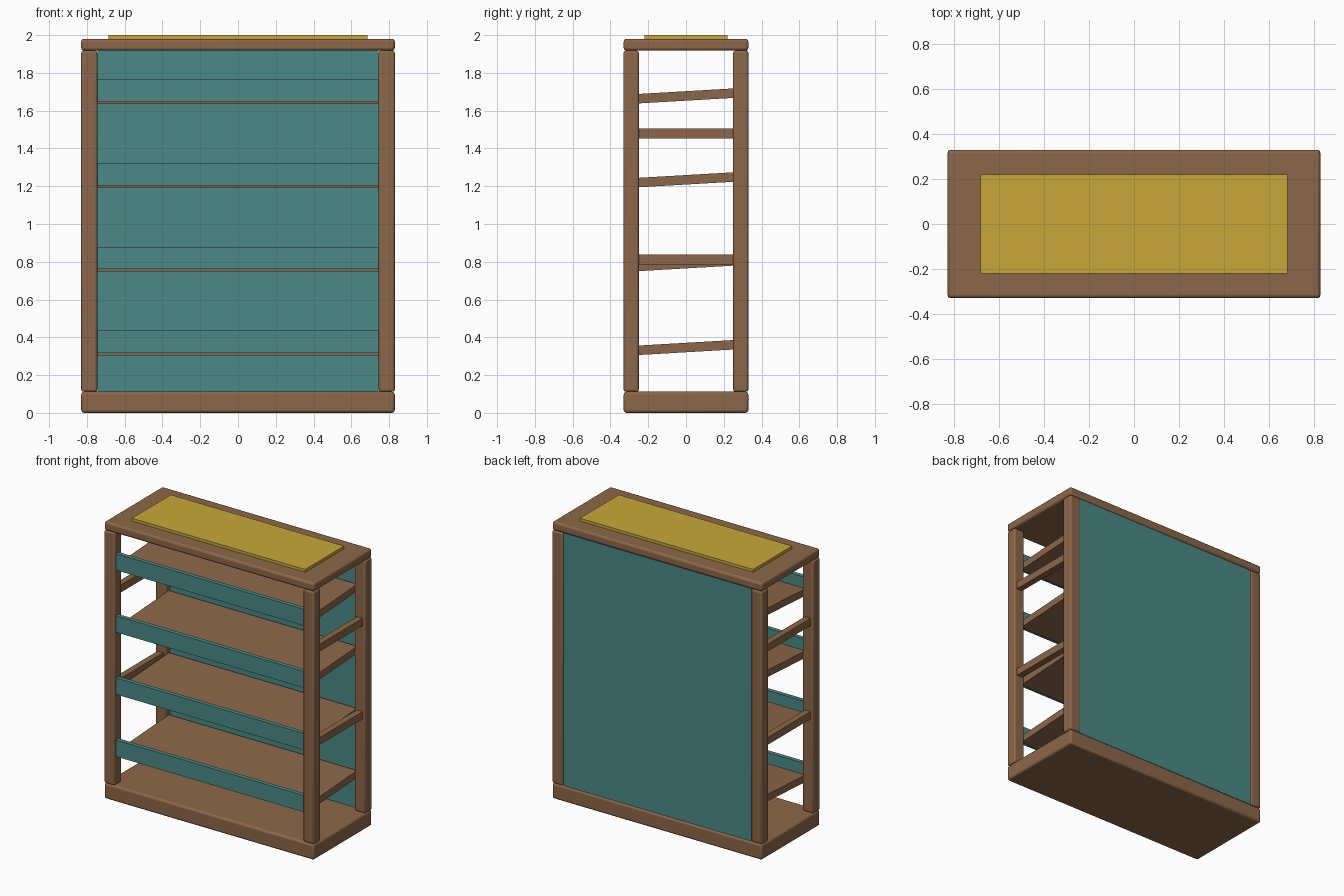
import bpy
import math

default = bpy.data.objects.get("Cube")
if default:
    bpy.data.objects.remove(default, do_unlink=True)


def material(name, rgb):
    mat = bpy.data.materials.new(name)
    mat.use_nodes = True
    color = (*rgb, 1)
    mat.diffuse_color = color
    mat.node_tree.nodes["Principled BSDF"].inputs["Base Color"].default_value = color
    return mat


wood = material("brown wood", (0.26, 0.135, 0.065))
teal = material("teal paint", (0.068, 0.25, 0.24))
gold = material("gold cloth", (0.58, 0.39, 0.042))


def box(name, low, high, mat, bevel=0, tilt=0):
    """Box between two corners, optionally rounded and tilted about x."""
    center = [(a + b) / 2 for a, b in zip(low, high)]
    bpy.ops.mesh.primitive_cube_add(size=1, location=center)
    obj = bpy.context.object
    obj.name = name
    obj.scale = [b - a for a, b in zip(low, high)]
    bpy.ops.object.transform_apply(location=False, rotation=False, scale=True)
    obj.rotation_euler.x = tilt
    obj.data.materials.append(mat)
    if bevel:
        mod = obj.modifiers.new("rounded edges", "BEVEL")
        mod.width = bevel
        mod.segments = 3
        bpy.ops.object.shade_smooth_by_angle(angle=math.radians(35))
    return obj


W, D = 0.83, 0.33          # half width and half depth
IX, IY = 0.745, 0.25       # inner faces of the posts
BASE, TOP = 0.112, 1.918   # span of the posts

# Base, top and cloth runner
box("base", (-W, -D, 0), (W, D, BASE), wood, 0.015)
box("top_board", (-W, -D, TOP), (W, D, 1.98), wood, 0.015)
box("top_runner", (-0.685, -0.22, 1.98), (0.685, 0.22, 2), gold)

# Corner posts and side rails
for side, sx in (("left", 1), ("right", -1)):
    xs = sorted((sx * IX, sx * W))
    for end, sy in (("front", -1), ("back", 1)):
        ys = sorted((sy * IY, sy * D))
        box(f"{end}_{side}_post", (xs[0], ys[0], BASE), (xs[1], ys[1], TOP), wood, 0.012)
    rail = sorted((sx * 0.765, sx * 0.81))
    for level, z in (("lower", 0.785), ("upper", 1.452)):
        box(f"{level}_{side}_rail", (rail[0], -0.26, z), (rail[1], 0.26, z + 0.053), wood)

# Back panel
box("back_panel", (-IX, 0.295, BASE), (IX, 0.322, TOP), teal)

# Tilted shelves, each with a front lip
for i in range(4):
    z = 0.321 + i * 0.444
    box(f"shelf_{i + 1}", (-IX, -0.285, z), (IX, 0.285, z + 0.05), wood, tilt=0.058)
    box(f"shelf_lip_{i + 1}", (-IX, -0.315, z - 0.004), (IX, -0.285, z + 0.114), teal)
